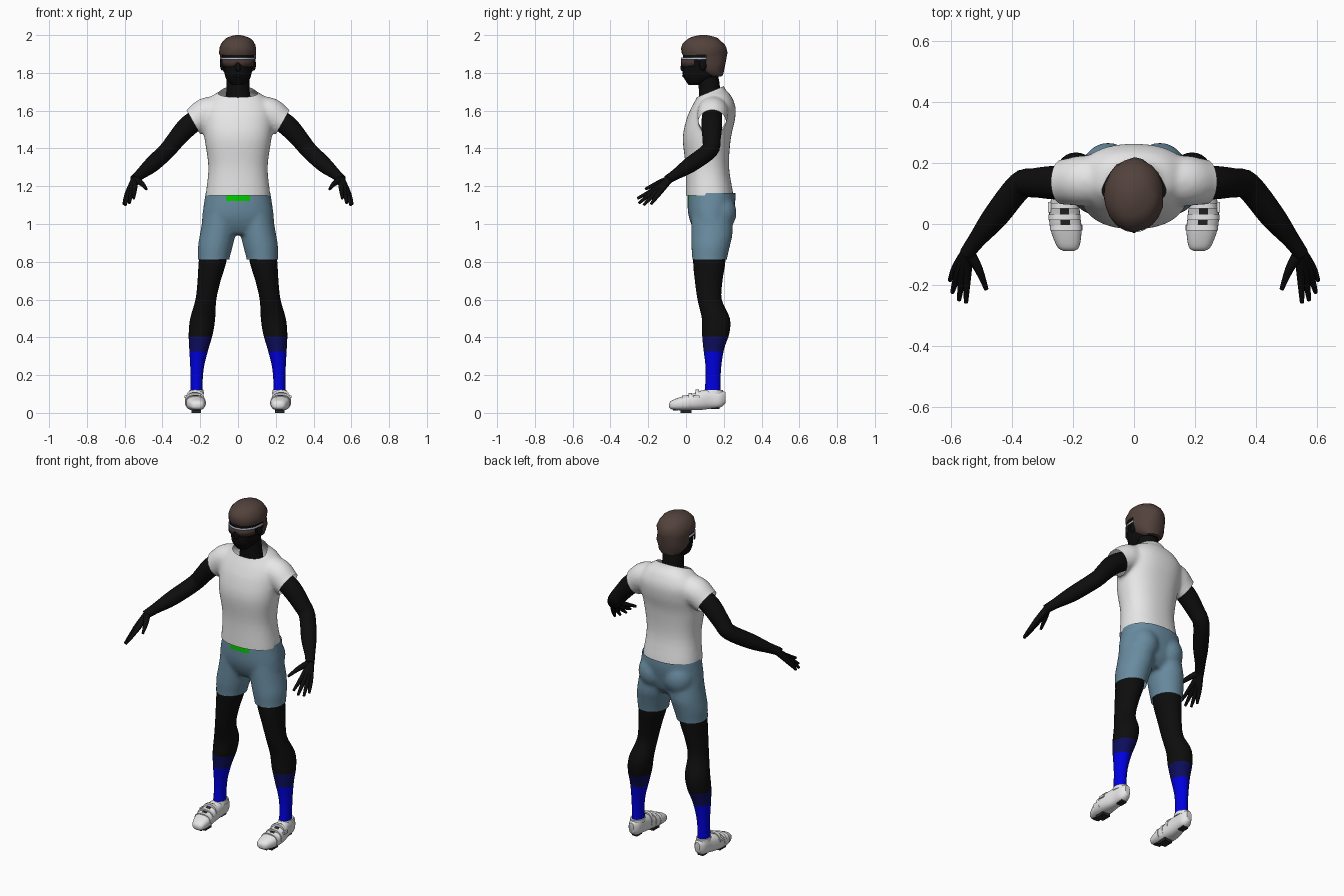
import bpy, bmesh, math, random
from mathutils import Vector, Matrix, Quaternion

random.seed(3)
if "Cube" in bpy.data.objects:
    bpy.data.objects.remove(bpy.data.objects["Cube"])


def material(name, r, g, b):
    m = bpy.data.materials.new(name)
    m.use_nodes = True
    m.diffuse_color = (r, g, b, 1)
    bsdf = m.node_tree.nodes["Principled BSDF"]
    bsdf.inputs["Base Color"].default_value = (r, g, b, 1)
    bsdf.inputs["Roughness"].default_value = 0.7
    return m


SKIN = material("black skin", 0.004, 0.004, 0.004)
WHITE = material("white cloth", 0.8, 0.8, 0.8)
SLATE = material("slate blue", 0.14, 0.26, 0.35)
HAIR = material("dark brown", 0.085, 0.054, 0.045)
GREEN = material("green", 0.0, 0.6, 0.0)
BLUE = material("blue", 0.0, 0.0, 0.75)
NAVY = material("navy", 0.004, 0.004, 0.11)
LENS = material("brown lens", 0.06, 0.035, 0.03)
FRAME = material("pale frame", 0.55, 0.6, 0.75)
DARK = material("dark rubber", 0.02, 0.02, 0.02)


def spline(rows, steps):
    """Catmull-Rom interpolation of the section rows."""
    pts = [rows[0]] + list(rows) + [rows[-1]]
    out = []
    for a, b, c, d in zip(pts, pts[1:], pts[2:], pts[3:]):
        for i in range(steps):
            t = i / steps
            out.append([q + 0.5 * t * (r - p + t * (2*p - 5*q + 4*r - s + t * (3*(q - r) + s - p)))
                        for p, q, r, s in zip(a, b, c, d)])
    return out + [list(rows[-1])]


def loft(bm, rows, mode="level", n=28, steps=4, power=2.0, side=1):
    """Rows are x, y, z and two radii; mode sets how each section is turned."""
    rows = spline([r if len(r) == 5 else (*r, r[3]) for r in rows], steps)
    rings = []
    for i, (x, y, z, ra, rb) in enumerate(rows):
        q = Quaternion()
        if mode == "tube":
            lo, hi = rows[max(i - 1, 0)], rows[min(i + 1, len(rows) - 1)]
            q = (Vector(hi[:3]) - Vector(lo[:3])).to_track_quat("Z", "Y")
        elif mode == "along_y":
            q = Quaternion((1, 0, 0), math.pi / 2)
        ring = []
        for k in range(n):
            a = math.tau * k / n
            u, v = math.cos(a), math.sin(a)
            p = q @ Vector((math.copysign(abs(u) ** (2 / power), u) * ra,
                            math.copysign(abs(v) ** (2 / power), v) * rb, 0)) + Vector((x, y, z))
            ring.append(bm.verts.new((p.x * side, p.y, p.z)))
        rings.append(ring)
    for a, b in zip(rings, rings[1:]):
        for k in range(n):
            bm.faces.new((a[k], a[(k + 1) % n], b[(k + 1) % n], b[k]))
    bm.faces.new(rings[0])
    bm.faces.new(rings[-1])


def ball(bm, centre, size):
    bmesh.ops.create_uvsphere(bm, u_segments=20, v_segments=12, radius=1,
                              matrix=Matrix.Translation(centre) @ Matrix.Diagonal((*size, 1)))


def box(bm, centre, size):
    bmesh.ops.create_cube(bm, size=1, matrix=Matrix.Translation(centre) @ Matrix.Diagonal((*size, 1)))


def cut(bm, point, normal, clear=False, where=None):
    faces = [f for f in bm.faces if where is None or where(f.calc_center_median())]
    geom = list({g for f in faces for g in (f, *f.edges, *f.verts)})
    bmesh.ops.bisect_plane(bm, geom=geom, plane_co=point, plane_no=normal, clear_outer=clear)


def finish(name, bm, mats, rule=None, fuse=0, angle=50):
    bmesh.ops.recalc_face_normals(bm, faces=bm.faces)
    mesh = bpy.data.meshes.new(name)
    for m in mats:
        mesh.materials.append(m)
    if rule:
        for f in bm.faces:
            f.material_index = rule(f.calc_center_median(), f.normal)
    bm.to_mesh(mesh)
    bm.free()
    ob = bpy.data.objects.new(name, mesh)
    bpy.context.collection.objects.link(ob)
    bpy.ops.object.select_all(action="DESELECT")
    ob.select_set(True)
    bpy.context.view_layer.objects.active = ob
    if fuse:
        r = ob.modifiers.new("fuse", "REMESH")
        r.mode, r.voxel_size = "VOXEL", fuse
        s = ob.modifiers.new("relax", "SMOOTH")
        s.factor, s.iterations = 0.5, 6
        bpy.ops.object.convert(target="MESH")
    bpy.ops.object.shade_smooth_by_angle(angle=math.radians(angle))
    return ob


def edit(ob, work):
    bm = bmesh.new()
    bm.from_mesh(ob.data)
    work(bm)
    bm.to_mesh(ob.data)
    bm.free()


# Shirt: torso and sleeves fused, then trimmed at hem, cuffs and collar
bm = bmesh.new()
loft(bm, [(0, .125, 1.07, .172, .125), (0, .125, 1.15, .171, .126), (0, .113, 1.3, .157, .115),
          (0, .11, 1.45, .177, .127), (0, .13, 1.55, .187, .129), (0, .146, 1.62, .182, .116),
          (0, .15, 1.68, .135, .088), (0, .137, 1.715, .083, .07), (0, .125, 1.78, .07, .06)],
     n=40, power=2.3)
for s in (1, -1):
    loft(bm, [(.1, .145, 1.6, .078), (.17, .142, 1.585, .083), (.235, .138, 1.54, .074),
              (.31, .135, 1.495, .07)], "tube", side=s)
shirt = finish("shirt", bm, [WHITE], fuse=.011)


def trim_shirt(bm):
    cut(bm, (0, 0, 1.152), (0, 0, -1), True)
    cut(bm, (0, .06, 1.672), (0, -.38, .92), True, lambda c: c.z > 1.6 and abs(c.x) < .12)
    for s in (1, -1):
        cut(bm, (.237 * s, .138, 1.54), (.87 * s, 0, -.49), True, lambda c: c.x * s > .19)


edit(shirt, trim_shirt)

# Shorts: pelvis, seat and thighs fused, with a green waist tab
bm = bmesh.new()
loft(bm, [(0, .135, 1.22, .163, .122), (0, .135, 1.13, .177, .127), (0, .13, 1.05, .188, .118),
          (0, .132, .99, .185, .1), (0, .13, .945, .11, .07)], n=40, power=2.2)
for s in (1, -1):
    ball(bm, (.085 * s, .178, 1.06), (.088, .09, .1))
    loft(bm, [(.09, .135, 1.05, .093, .108), (.107, .137, .95, .094, .11), (.12, .13, .88, .092, .102),
              (.129, .125, .81, .083, .092), (.135, .12, .73, .082, .09)], side=s)
shorts = finish("shorts", bm, [SLATE, GREEN], fuse=.011)


def trim_shorts(bm):
    cut(bm, (0, 0, .812), (0, 0, -1), True)
    cut(bm, (0, 0, 1.165), (0, 0, 1), True)
    cut(bm, (0, 0, 1.122), (0, 0, 1))
    for s in (1, -1):
        cut(bm, (.063 * s, 0, 0), (1, 0, 0), where=lambda c: c.z > 1.12)
    for f in bm.faces:
        c = f.calc_center_median()
        f.material_index = int(c.z > 1.122 and abs(c.x) < .063 and c.y < .1)


edit(shorts, trim_shorts)

# Head with neck, nose and ears
bm = bmesh.new()
loft(bm, [(0, .128, 1.62, .075, .06), (0, .125, 1.7, .062, .057), (0, .12, 1.76, .06, .055),
          (0, .11, 1.82, .055, .05)])
loft(bm, [(0, .045, 1.735, .03, .03), (0, .062, 1.758, .056, .064), (0, .083, 1.79, .07, .1),
          (0, .09, 1.85, .08, .105), (0, .093, 1.9, .086, .109), (0, .095, 1.95, .072, .09),
          (0, .095, 1.975, .03, .04)], power=2.2)
loft(bm, [(0, -.004, 1.87, .007, .008), (0, -.014, 1.835, .011, .014), (0, -.01, 1.815, .015, .017),
          (0, 0, 1.805, .01, .01)], n=12)
ball(bm, (0, -.008, 1.785), (.024, .012, .01))
for s in (1, -1):
    ball(bm, (.084 * s, .09, 1.845), (.011, .02, .032))
finish("head", bm, [SKIN])

# Hair cap, open over the face
bm = bmesh.new()
loft(bm, [(0, .15, 1.782, .055, .042), (0, .124, 1.82, .085, .08), (0, .1, 1.88, .096, .114),
          (0, .095, 1.93, .098, .12), (0, .092, 1.97, .08, .096), (0, .092, 1.99, .05, .062),
          (0, .092, 2.0, .014, .018)], n=20, steps=2)
for v in bm.verts:
    if v.co.z < 1.98:
        v.co += Vector([random.uniform(-.003, .003) for _ in range(3)])
cut(bm, (0, 0, 1.895), (0, 0, 1))
cut(bm, (0, .105, 0), (0, 1, 0))
front = [f for f in bm.faces if f.calc_center_median().z < 1.895 and f.calc_center_median().y < .105]
bmesh.ops.delete(bm, geom=front, context="FACES")
finish("hair", bm, [HAIR])


# Wraparound glasses
def visor(name, reach, top, bottom, mat, temple):
    bm = bmesh.new()
    angles = [math.radians(reach * (i / 12 - 1)) for i in range(25)]
    line = [(.09 * math.sin(a), .075 - .102 * math.cos(a), abs(a)) for a in angles]
    if temple:
        line = [(-.091, .11, 1)] + line + [(.091, .11, 1)]
    cols = [(bm.verts.new((x, y, top)), bm.verts.new((x, y, bottom(a)))) for x, y, a in line]
    for p, q in zip(cols, cols[1:]):
        bm.faces.new((p[0], p[1], q[1], q[0]))
    ob = finish(name, bm, [mat])
    ob.modifiers.new("thickness", "SOLIDIFY").thickness = .004


visor("glasses_lens", 72, 1.872, lambda a: 1.832 + .024 * max(0, 1 - a / .3) + .012 * max(0, a - .8), LENS, False)
visor("glasses_frame", 84, 1.882, lambda a: 1.871, FRAME, True)

for s, tag in ((1, "left"), (-1, "right")):
    # Arm and hand
    bm = bmesh.new()
    loft(bm, [(.17, .138, 1.58, .052), (.26, .136, 1.522, .055), (.33, .135, 1.445, .048),
              (.375, .125, 1.39, .045), (.455, .025, 1.315, .042), (.515, -.05, 1.265, .029),
              (.55, -.098, 1.235, .024)], "tube", side=s)
    knuckles = [(.548, -.165, 1.185), (.563, -.168, 1.175), (.577, -.16, 1.165), (.586, -.145, 1.16)]
    tips = [(.552, -.258, 1.135), (.575, -.25, 1.11), (.597, -.225, 1.1), (.605, -.185, 1.105)]
    for k, t in zip(knuckles, tips):
        loft(bm, [(.547, -.09, 1.235, .02), (*k, .014), (*t, .007)], "tube", n=12, side=s)
    loft(bm, [(.542, -.095, 1.235, .02), (.51, -.15, 1.215, .014), (.485, -.215, 1.185, .007)],
         "tube", n=12, side=s)
    finish(tag + "_arm", bm, [SKIN])

    # Leg with the sock coloured by height
    bm = bmesh.new()
    loft(bm, [(.125, .125, .9, .072, .08), (.135, .123, .8, .073, .085), (.153, .12, .7, .061, .073),
              (.17, .125, .6, .055, .064), (.187, .158, .5, .066, .074), (.197, .157, .42, .064, .072),
              (.207, .147, .34, .051, .055), (.216, .145, .25, .037, .042), (.219, .143, .17, .032, .04),
              (.219, .14, .08, .034, .045)], side=s)
    for z in (.325, .405):
        cut(bm, (0, 0, z), (0, 0, 1))
    finish(tag + "_leg", bm, [SKIN, NAVY, BLUE], lambda c, n: (c.z < .405) + (c.z < .325))

    # Shoe with dark tongue slot, straps and buckle
    rows = [(.214, -.089, .04, .016, .01), (.216, -.075, .042, .036, .024), (.223, -.02, .05, .051, .037),
            (.228, .03, .057, .051, .043), (.227, .08, .067, .046, .051), (.222, .13, .073, .039, .051),
            (.22, .18, .074, .034, .046), (.22, .208, .08, .016, .03)]
    bm = bmesh.new()
    loft(bm, rows, "along_y", power=2.5, side=s)
    bmesh.ops.recalc_face_normals(bm, faces=bm.faces)
    bm.normal_update()
    finish(tag + "_shoe", bm, [WHITE, DARK], lambda c, n: int(
        n.z > .5 and c.z > .07 and abs(abs(c.x) - .227) < .014 and -.02 < c.y < .075))
    bm = bmesh.new()
    for i, y in ((2, -.012), (3, .022), (4, .06)):
        x, _, z, a, b = rows[i]
        loft(bm, [(x, y + d, z + .003, a + .002, b + .002) for d in (-.009, .009)],
             "along_y", power=2.5, steps=1, side=s)
    loft(bm, [(.22, .145, .1, .04, .052), (.22, .147, .122, .037, .049)], steps=1, side=s)
    box(bm, (.277 * s, .055, .085), (.01, .035, .014))
    finish(tag + "_shoe_straps", bm, [WHITE])
    bm = bmesh.new()
    box(bm, (.222 * s, .0, .012), (.05, .06, .024))
    box(bm, (.22 * s, .155, .026), (.035, .045, .012))
    box(bm, (.218 * s, -.055, .02), (.04, .025, .014))
    finish(tag + "_cleats", bm, [DARK])
